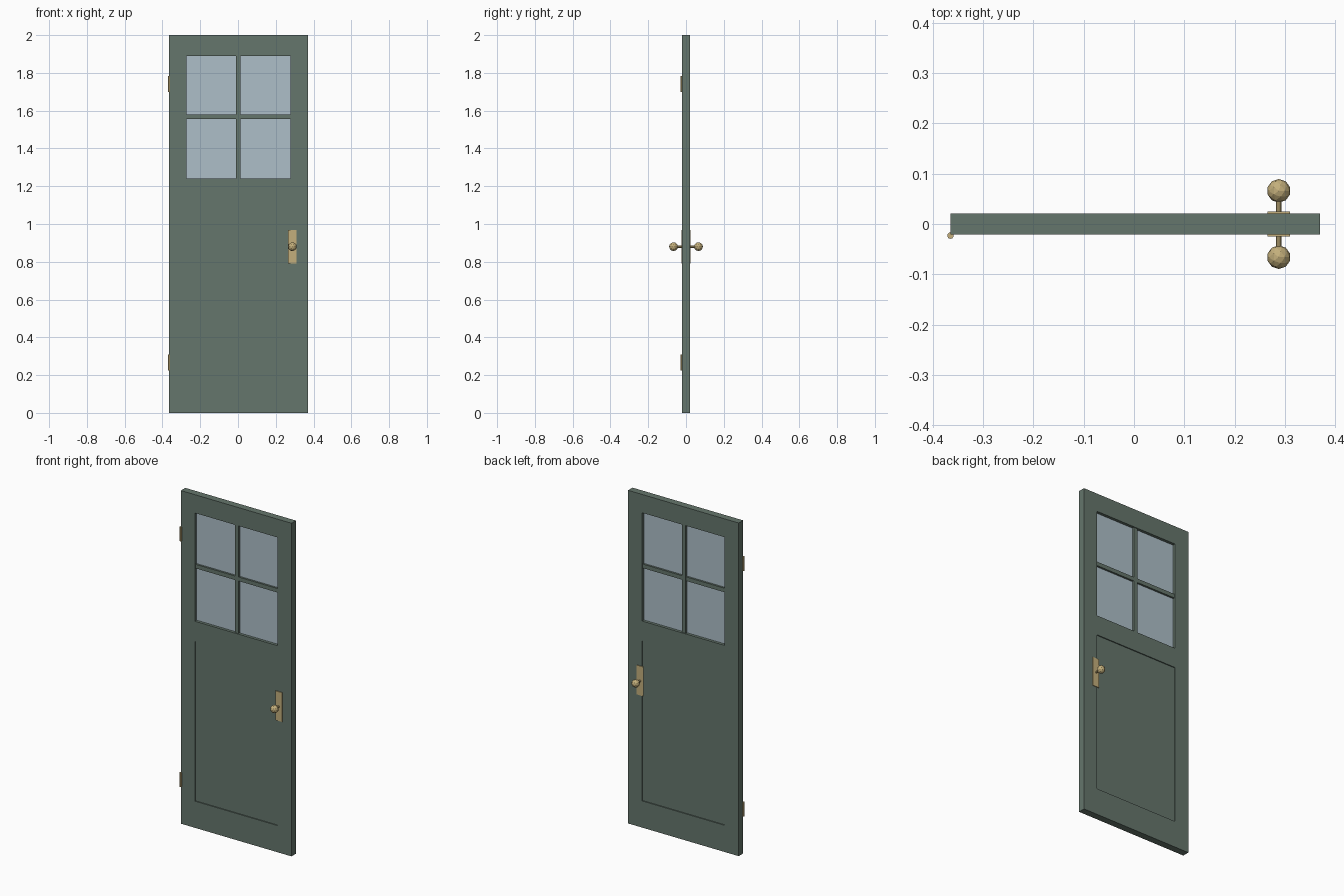
import bpy
from math import pi

cube = bpy.data.objects.get("Cube")
if cube:
    bpy.data.objects.remove(cube, do_unlink=True)


def material(name, rgb):
    m = bpy.data.materials.new(name)
    m.use_nodes = True
    m.diffuse_color = (*rgb, 1)
    m.node_tree.nodes["Principled BSDF"].inputs["Base Color"].default_value = (*rgb, 1)
    return m


GREEN = material("green paint", (0.13, 0.18, 0.15))
GLASS = material("pale glass", (0.42, 0.52, 0.58))
BRASS = material("brass", (0.55, 0.43, 0.20))


def finish(name, mat):
    ob = bpy.context.object
    ob.name = name
    ob.data.materials.append(mat)
    return ob


def box(name, mat, x, y, z):
    """Box from (low, high) pairs."""
    mid = [(a + b) / 2 for a, b in (x, y, z)]
    bpy.ops.mesh.primitive_cube_add(size=1, location=mid)
    ob = finish(name, mat)
    ob.scale = [b - a for a, b in (x, y, z)]
    bpy.ops.object.transform_apply(location=False, rotation=False, scale=True)
    return ob


LEFT, RIGHT = -0.365, 0.37          # slab sides
IN_L, IN_R = -0.272, 0.277          # inner opening sides
MID = (IN_L + IN_R) / 2
T = 0.021                           # half thickness
SILL, HEAD = 1.24, 1.89             # window
P_LOW, P_HIGH = 0.16, 1.12          # panel

# Door slab, with the window cut through and the panel cut into both faces
slab = box("door_slab", GREEN, (LEFT, RIGHT), (-T, T), (0, 2))
D = T - 0.006
cuts = [
    ("window", (-0.1, 0.1), (SILL, HEAD)),
    ("front_panel", (-0.1, -D), (P_LOW, P_HIGH)),
    ("back_panel", (D, 0.1), (P_LOW, P_HIGH)),
]
for name, y, z in cuts:
    cutter = box(name + "_cutter", GREEN, (IN_L, IN_R), y, z)
    mod = slab.modifiers.new(name, "BOOLEAN")
    mod.object = cutter
    mod.solver = "EXACT"
    bpy.context.view_layer.objects.active = slab
    bpy.ops.object.modifier_apply(modifier=name)
    bpy.data.objects.remove(cutter, do_unlink=True)

# Glass pane and glazing bars
box("glass_pane", GLASS, (IN_L, IN_R), (-0.004, 0.004), (SILL, HEAD))
BAR = 0.012
box("upright_bar", GREEN, (MID - BAR, MID + BAR), (-0.016, 0.016), (SILL, HEAD))
box("cross_bar", GREEN, (IN_L, IN_R), (-0.0155, 0.0155), (1.568 - BAR, 1.568 + BAR))

# Plate, stem and knob on both faces
KX, KZ = 0.288, 0.88
for side, s in (("front", -1), ("back", 1)):
    y = sorted((s * T, s * (T + 0.004)))
    box(side + "_plate", BRASS, (KX - 0.022, KX + 0.022), y, (KZ - 0.088, KZ + 0.088))
    bpy.ops.mesh.primitive_cylinder_add(vertices=10, radius=0.006, depth=0.04,
                                        location=(KX, s * 0.04, KZ), rotation=(pi / 2, 0, 0))
    finish(side + "_stem", BRASS)
    bpy.ops.mesh.primitive_ico_sphere_add(subdivisions=2, radius=0.0235,
                                          location=(KX, s * 0.066, KZ))
    finish(side + "_knob", BRASS)

# Hinge barrels
for name, z in (("lower_hinge", 0.266), ("upper_hinge", 1.741)):
    bpy.ops.mesh.primitive_cylinder_add(vertices=10, radius=0.0065, depth=0.085,
                                        location=(LEFT, -0.023, z))
    finish(name, BRASS)
